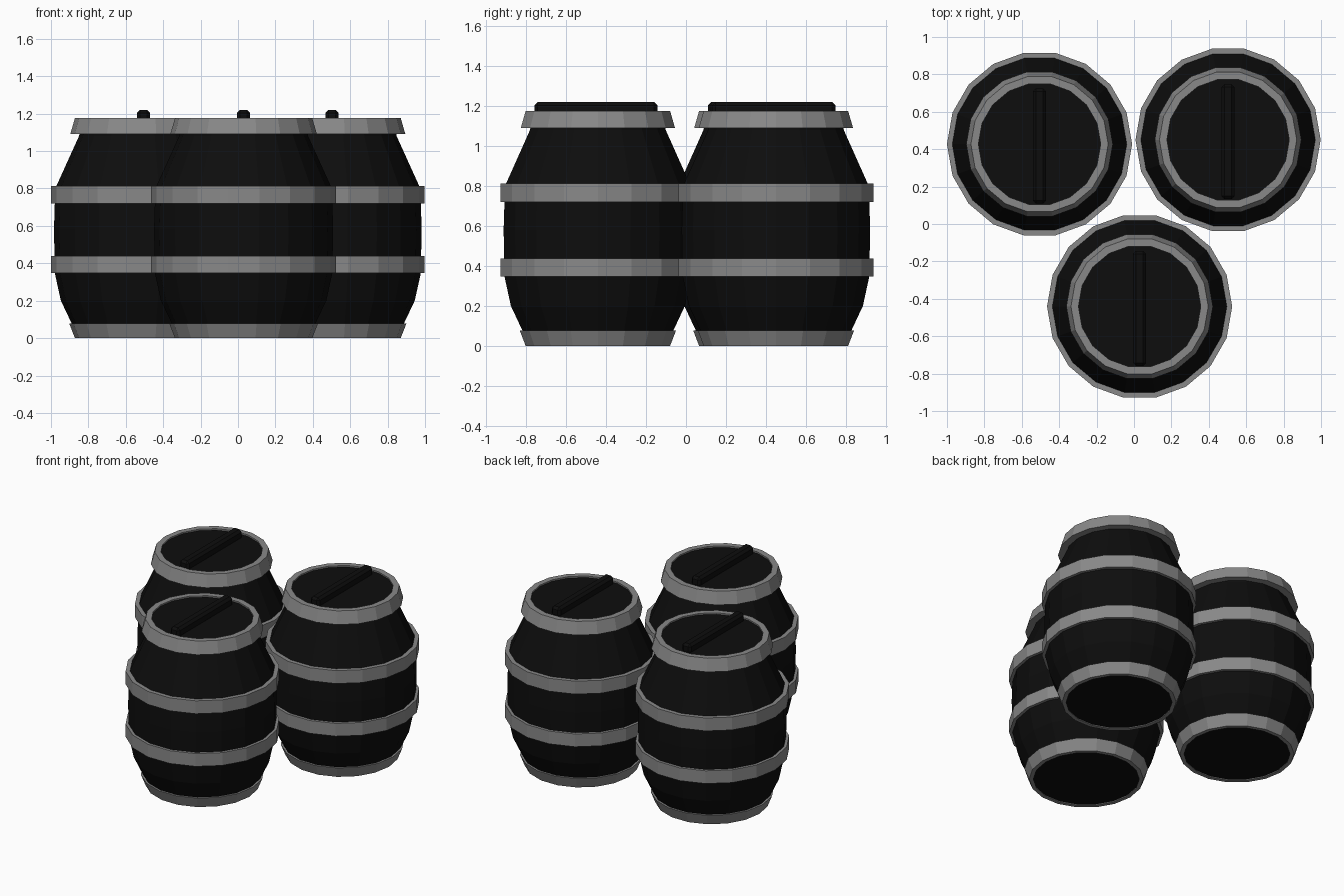
import bpy, bmesh
from math import cos, sin, tau

if "Cube" in bpy.data.objects:
    bpy.data.objects.remove(bpy.data.objects["Cube"])

SIDES = 18

black = bpy.data.materials.new("dark_wood")
black.diffuse_color = (0.004, 0.004, 0.004, 1)
black.use_nodes = True
black.node_tree.nodes["Principled BSDF"].inputs["Base Color"].default_value = black.diffuse_color
grey = bpy.data.materials.new("metal_grey")
grey.diffuse_color = (0.25, 0.25, 0.25, 1)
grey.use_nodes = True
grey.node_tree.nodes["Principled BSDF"].inputs["Base Color"].default_value = grey.diffuse_color


def finish(bm, name, loc, mat):
    bmesh.ops.recalc_face_normals(bm, faces=bm.faces[:])
    mesh = bpy.data.meshes.new(name)
    bm.to_mesh(mesh)
    bm.free()
    mesh.materials.append(mat)
    ob = bpy.data.objects.new(name, mesh)
    ob.location = loc
    bpy.context.collection.objects.link(ob)
    return ob


def lathe(name, profile, loc, mat, closed):
    """Turn an (r, z) profile; closed profiles make rings, open ones get end caps."""
    bm = bmesh.new()
    rings = [[bm.verts.new((r * cos(tau * i / SIDES), r * sin(tau * i / SIDES), z))
              for i in range(SIDES)] for r, z in profile]
    pairs = list(zip(rings, rings[1:]))
    if closed:
        pairs.append((rings[-1], rings[0]))
    else:
        bm.faces.new(rings[0])
        bm.faces.new(rings[-1])
    for a, b in pairs:
        for i in range(SIDES):
            j = (i + 1) % SIDES
            bm.faces.new((a[i], a[j], b[j], b[i]))
    return finish(bm, name, loc, mat)


def lid_bar(name, loc):
    bm = bmesh.new()
    bmesh.ops.create_cube(bm, size=1)
    for v in bm.verts:
        v.co.x *= 0.07
        v.co.y *= 0.615
        v.co.z = 1.22 if v.co.z > 0 else 1.15
    ob = finish(bm, name, loc, black)
    mod = ob.modifiers.new("chamfer", "BEVEL")
    mod.width = 0.016
    mod.segments = 1


# Bulging body with the lid and base as its caps
BODY = [(0.345, 0.008), (0.385, 0.08), (0.442, 0.2), (0.474, 0.345), (0.479, 0.58),
        (0.472, 0.80), (0.345, 1.08), (0.33, 1.165)]
# Hoops: outer radius at bottom and top, inner radius at bottom and top, z range
HOOPS = {
    "bottom_hoop": (0.367, 0.397, 0.34, 0.37, 0.0, 0.077),
    "lower_hoop": (0.495, 0.495, 0.46, 0.46, 0.347, 0.438),
    "upper_hoop": (0.495, 0.495, 0.46, 0.46, 0.72, 0.812),
    "top_hoop": (0.392, 0.367, 0.335, 0.327, 1.09, 1.176),
}

# Three barrels standing together
for tag, x, y in (("left", -0.505, 0.427), ("right", 0.503, 0.45), ("front", 0.03, -0.441)):
    loc = (x, y, 0)
    lathe(f"{tag}_barrel_body", BODY, loc, black, False)
    for part, (o0, o1, i0, i1, z0, z1) in HOOPS.items():
        lathe(f"{tag}_{part}", [(o0, z0), (o1, z1), (i1, z1), (i0, z0)], loc, grey, True)
    lid_bar(f"{tag}_lid_bar", (x, y - 0.01, 0))
